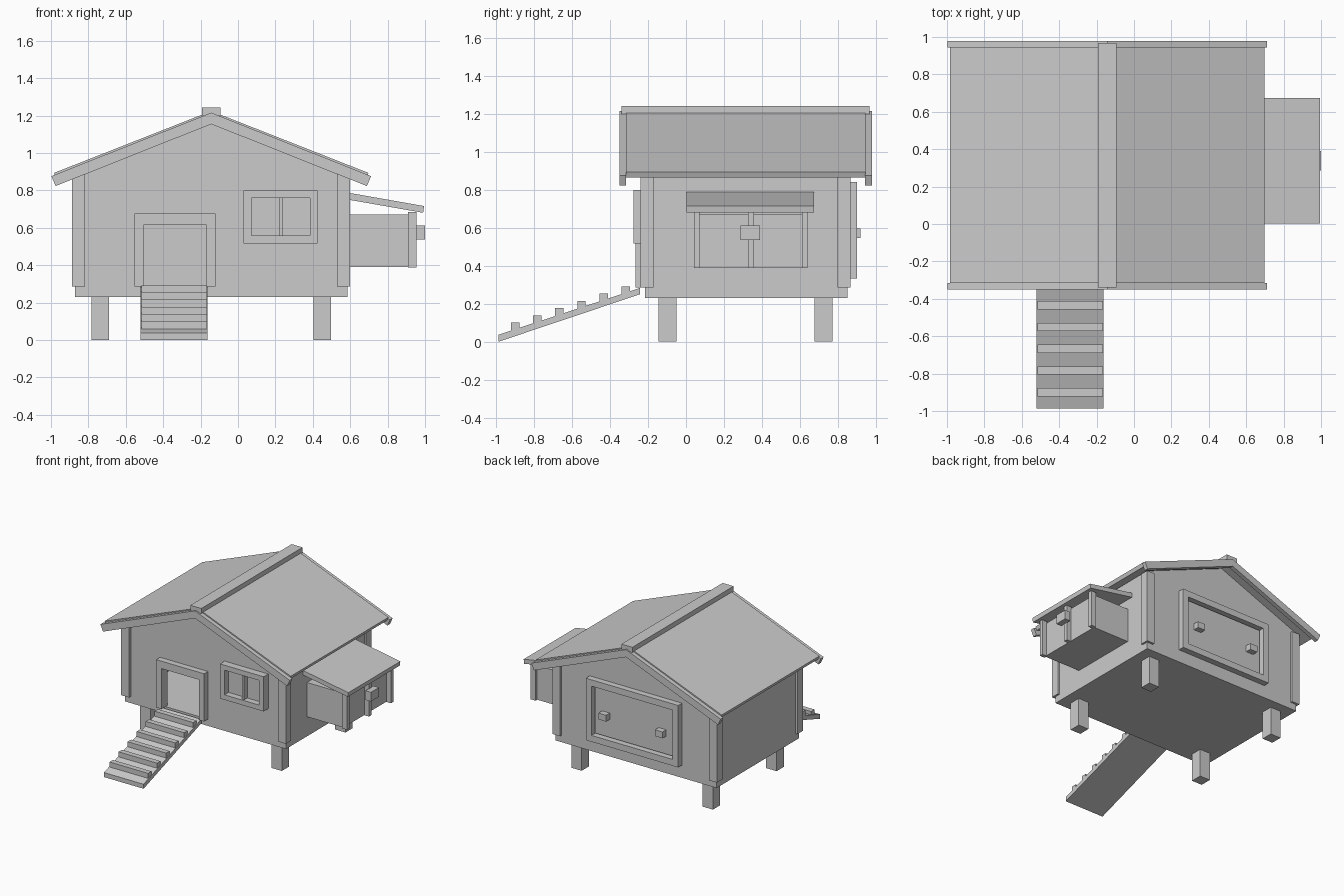
import bpy, bmesh
from mathutils import Vector

if "Cube" in bpy.data.objects:
    bpy.data.objects.remove(bpy.data.objects["Cube"])

grey = bpy.data.materials.new("light_grey")
grey.diffuse_color = (0.6, 0.6, 0.6, 1)
grey.use_nodes = True
grey.node_tree.nodes["Principled BSDF"].inputs["Base Color"].default_value = grey.diffuse_color


def prism(name, pts, lo, hi, axis='y'):
    """Extrude a flat profile: (x,z) along y, or (y,z) along x."""
    def put(p, t):
        return (p[0], t, p[1]) if axis == 'y' else (t, p[0], p[1])
    bm = bmesh.new()
    f = bm.faces.new([bm.verts.new(put(p, lo)) for p in pts])
    r = bmesh.ops.extrude_face_region(bm, geom=[f])
    d = Vector((0, hi - lo, 0)) if axis == 'y' else Vector((hi - lo, 0, 0))
    bmesh.ops.translate(bm, vec=d, verts=[v for v in r['geom'] if isinstance(v, bmesh.types.BMVert)])
    bmesh.ops.recalc_face_normals(bm, faces=bm.faces)
    me = bpy.data.meshes.new(name)
    bm.to_mesh(me)
    bm.free()
    me.materials.append(grey)
    ob = bpy.data.objects.new(name, me)
    bpy.context.collection.objects.link(ob)
    return ob


def box(name, x0, x1, y0, y1, z0, z1):
    return prism(name, [(x0, z0), (x1, z0), (x1, z1), (x0, z1)], y0, y1)


CX = -0.143            # house centre line
X0, X1 = -0.871, 0.585  # wall planes
Y0, Y1 = -0.216, 0.85
T = 0.03               # wall thickness
FZ = 0.285             # floor top
EAVE, APEX = 0.90, 1.19

# floor and legs
box("floor", X0, X1, Y0, Y1, 0.23, FZ)
for sx, x in (("left", -0.783), ("right", 0.403)):
    for sy, y in (("front", -0.145), ("back", 0.677)):
        box(f"{sy}_{sx}_leg", x, x + 0.094, y, y + 0.094, 0, 0.23)

# walls: the front one has a door notch
DX0, DX1, DZ = -0.505, -0.168, 0.614
prism("front_wall", [(X0, FZ), (DX0, FZ), (DX0, DZ), (DX1, DZ), (DX1, FZ), (X1, FZ),
                     (X1, EAVE), (CX, APEX), (X0, EAVE)], Y0, Y0 + T)
prism("back_wall", [(X0, FZ), (X1, FZ), (X1, EAVE), (CX, APEX), (X0, EAVE)], Y1 - T, Y1)
box("left_wall", X0, X0 + T, Y0 + T, Y1 - T, FZ, EAVE)
box("right_wall", X1 - T, X1, Y0 + T, Y1 - T, FZ, EAVE)

# corner boards
for sx, x in (("left", -0.887), ("right", 0.53)):
    for sy, y in (("front", -0.24), ("back", 0.798)):
        box(f"{sy}_{sx}_corner_post", x, x + 0.07, y, y + 0.07, FZ, 0.89)

# roof slopes and barge boards, mirrored about the ridge
for side, s in (("left", -1), ("right", 1)):
    prism(f"{side}_roof", [(CX, 1.224), (CX + s * 0.841, 0.893), (CX + s * 0.829, 0.864), (CX, 1.19)],
          -0.316, 0.945)
    for end, y in (("front", -0.35), ("back", 0.944)):
        prism(f"{end}_{side}_barge_board",
              [(CX, 1.215), (CX + s * 0.855, 0.876), (CX + s * 0.832, 0.823), (CX, 1.154)], y, y + 0.035)
box("ridge_cap", -0.193, -0.094, -0.339, 0.968, 1.20, 1.243)

# door frame
prism("door_frame", [(-0.553, FZ), (DX0, FZ), (DX0, DZ), (DX1, DZ), (DX1, FZ), (-0.12, FZ),
                     (-0.12, 0.675), (-0.553, 0.675)], -0.266, Y0)


def frame(name, x0, x1, z0, z1, w, y0, y1):
    """Rectangular frame out of four bars."""
    box(name + "_top", x0, x1, y0, y1, z1 - w, z1)
    box(name + "_bottom", x0, x1, y0, y1, z0, z0 + w)
    box(name + "_left", x0, x0 + w, y0, y1, z0 + w, z1 - w)
    box(name + "_right", x1 - w, x1, y0, y1, z0 + w, z1 - w)


# window
frame("window_frame", 0.03, 0.425, 0.517, 0.80, 0.041, -0.276, Y0)
box("window_mullion", 0.221, 0.241, -0.265, Y0, 0.557, 0.76)
box("window_pane", 0.07, 0.385, Y0 - 0.008, Y0, 0.557, 0.76)

# back hatch with two turn latches
frame("hatch_frame", -0.56, 0.275, 0.334, 0.84, 0.052, Y1, 0.90)
box("hatch_panel", -0.495, 0.21, Y1, 0.872, 0.398, 0.776)
for side, x in (("left", -0.398), ("right", 0.112)):
    box(f"{side}_hatch_latch", x - 0.034, x + 0.034, 0.87, 0.92, 0.545, 0.597)

# nest box on the right side
box("nest_box", X1, 0.915, 0.055, 0.625, 0.39, 0.67)
for n, y0, y1 in (("front", 0.042, 0.072), ("middle", 0.326, 0.357), ("back", 0.61, 0.641)):
    box(f"nest_box_{n}_batten", 0.91, 0.955, y0, y1, 0.387, 0.685)
prism("nest_box_lid", [(X1, 0.788), (0.995, 0.716), (0.99, 0.68), (X1, 0.751)], 0.003, 0.674)
box("nest_box_latch", 0.95, 1.0, 0.287, 0.39, 0.537, 0.612)

# ramp with cleats
prism("ramp", [(-0.987, 0.0), (-0.987, 0.037), (-0.242, 0.283), (-0.242, 0.25)], -0.52, -0.162, 'x')
for i in range(6):
    y = -0.90 + i * 0.1165
    z = 0.037 + (y + 0.987) * 0.33
    box(f"ramp_cleat_{i + 1}", -0.515, -0.167, y - 0.022, y + 0.022, z - 0.008, z + 0.034)
